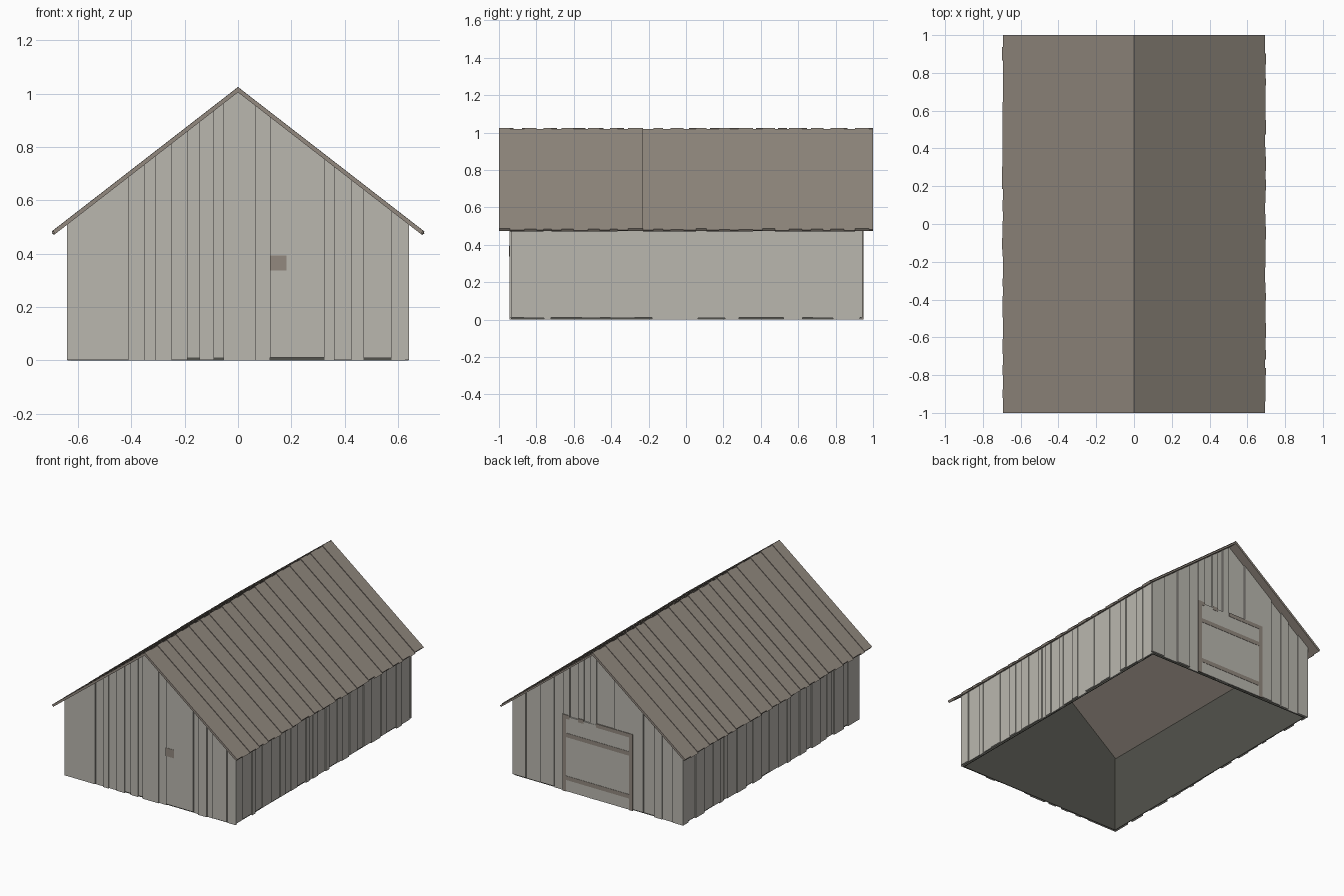
import bpy
import bmesh
import random
from mathutils import Vector

random.seed(7)
if "Cube" in bpy.data.objects:
    bpy.data.objects.remove(bpy.data.objects["Cube"], do_unlink=True)

HALF_W, HALF_L = 0.64, 0.945      # outer wall half sizes
IN_W, IN_L = 0.625, 0.93          # back of the wall boards
LINING = 0.005                    # thickness of the dark inner lining
RIDGE, SLOPE = 1.005, 0.775       # underside of the roof


def material(name, rgb):
    mat = bpy.data.materials.new(name)
    mat.use_nodes = True
    mat.diffuse_color = (*rgb, 1)
    bsdf = mat.node_tree.nodes["Principled BSDF"]
    bsdf.inputs["Base Color"].default_value = (*rgb, 1)
    bsdf.inputs["Roughness"].default_value = 0.9
    return mat


grey_wood = material("weathered grey wood", (0.49, 0.475, 0.43))
brown_wood = material("brown roof wood", (0.287, 0.25, 0.212))
dark_wood = material("dark inner wood", (0.085, 0.085, 0.072))


def prism(bm, outline, push):
    """Solid made by pushing a flat outline along a vector."""
    a = [bm.verts.new(p) for p in outline]
    b = [bm.verts.new(Vector(p) + Vector(push)) for p in outline]
    bm.faces.new(a)
    bm.faces.new(b[::-1])
    for i in range(len(a)):
        j = (i + 1) % len(a)
        bm.faces.new((a[j], a[i], b[i], b[j]))


def finish(bm, name, mat):
    bmesh.ops.recalc_face_normals(bm, faces=bm.faces)
    mesh = bpy.data.meshes.new(name)
    bm.to_mesh(mesh)
    bm.free()
    mesh.materials.append(mat)
    bpy.context.collection.objects.link(bpy.data.objects.new(name, mesh))


def random_edges(start, end, low, high):
    edges = [start]
    while edges[-1] < end - high:
        edges.append(edges[-1] + random.uniform(low, high))
    return edges + [end]


def board_depth(i, low, high):
    """Boards stand proud in turn, with a little wear."""
    return (low if i % 2 else high) + random.uniform(0, 0.001)


def ragged():
    return random.choice((0, 0.002, 0.009, 0.011))


def gable_outline(x0, x1, y, z):
    def top(x):
        return (x, y, RIDGE - SLOPE * abs(x) + 0.004)
    peak = [top(0)] if x0 < 0 < x1 else []
    return [(x0, y, z), (x1, y, z), top(x1), *peak, top(x0)]


# Gable walls: boards cut to the roof line, over a dark lining
def gable(word, edges, side):
    bm = bmesh.new()
    for i, (x0, x1) in enumerate(zip(edges, edges[1:])):
        depth = board_depth(i, 0.005, 0.0135)
        prism(bm, gable_outline(x0, x1, side * IN_L, ragged()), (0, side * depth, 0))
    finish(bm, word + "_wall", grey_wood)
    bm = bmesh.new()
    prism(bm, gable_outline(-IN_W, IN_W, side * IN_L, 0), (0, -side * LINING, 0))
    finish(bm, word + "_lining", dark_wood)


gable("front", [-HALF_W, -.41, -.35, -.31, -.25, -.19, -.145, -.09, -.055,
                .065, .12, .325, .36, .425, .47, .575, HALF_W], -1)
gable("back", [-HALF_W, -.56, -.48, -.42, -.34, -.12, .01, .06, .105, .145,
               .21, .26, .33, .43, .54, HALF_W], 1)


# Side walls with the same lining
def side_wall(word, side):
    x, top = side * IN_W, 0.516

    def outline(y0, y1, z):
        return [(x, y0, z), (x, y1, z), (x, y1, top), (x, y0, top)]

    bm = bmesh.new()
    edges = random_edges(-IN_L, IN_L, 0.03, 0.11)
    for i, (y0, y1) in enumerate(zip(edges, edges[1:])):
        depth = board_depth(i, 0.008, 0.0135)
        prism(bm, outline(y0, y1, ragged()), (side * depth, 0, 0))
    finish(bm, word + "_wall", grey_wood)
    bm = bmesh.new()
    prism(bm, outline(-IN_L, IN_L, 0), (-side * LINING, 0, 0))
    finish(bm, word + "_lining", dark_wood)


# Roof slopes: boards from ridge to ragged eave
def roof_slope(word, side):
    bm = bmesh.new()
    edges = random_edges(-1, 1, 0.035, 0.08)
    for i, (y0, y1) in enumerate(zip(edges, edges[1:])):
        thick = board_depth(i, 0.0135, 0.019)
        eave = random.uniform(0.684, 0.69)
        tip = eave + 0.009
        profile = [(0, RIDGE), (0, RIDGE + thick),
                   (tip, RIDGE + thick - SLOPE * tip),
                   (eave, RIDGE - SLOPE * eave)]
        prism(bm, [(side * x, y0, z) for x, z in profile], (0, y1 - y0, 0))
    finish(bm, word + "_roof", brown_wood)


for side, word in ((1, "left"), (-1, "right")):
    side_wall(word, side)
    roof_slope(word, side)


# Flat plates fixed on a gable
def plate(bm, x0, x1, z0, z1, y, depth):
    prism(bm, [(x0, y, z0), (x1, y, z0), (x1, y, z1), (x0, y, z1)], (0, depth, 0))


# Small hatch on the front
bm = bmesh.new()
plate(bm, 0.12, 0.182, 0.337, 0.393, -HALF_L + 0.003, -0.004)
finish(bm, "front_hatch", brown_wood)

# Double door on the back
for side, word in ((1, "left"), (-1, "right")):
    bm = bmesh.new()
    plate(bm, *sorted((side * 0.001, side * 0.26)), 0.004, 0.51, HALF_L - 0.008, 0.009)
    finish(bm, word + "_door", grey_wood)

# Door posts and rails, with a broken top rail
bm = bmesh.new()
for side in (1, -1):
    plate(bm, *sorted((side * 0.235, side * 0.263)), 0.002, 0.52, HALF_L - 0.004, 0.007)
for z in (0.08, 0.37):
    plate(bm, -0.235, 0.235, z, z + 0.028, HALF_L - 0.004, 0.007)
for x0, x1 in ((-0.235, 0.01), (0.105, 0.145), (0.21, 0.235)):
    plate(bm, x0, x1, 0.494, 0.52, HALF_L - 0.004, 0.007)
finish(bm, "door_frame", brown_wood)
